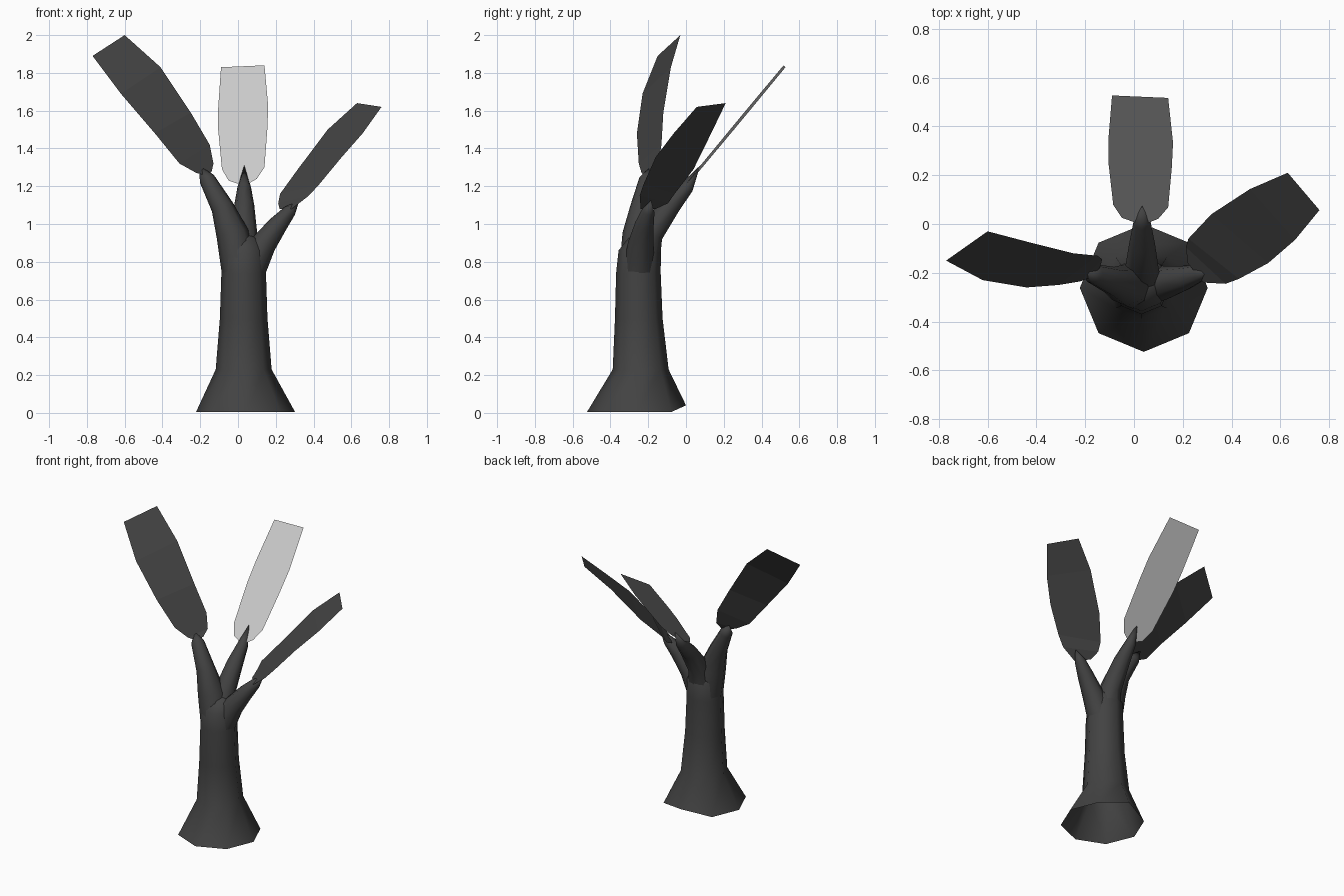
import bpy, bmesh, math
from mathutils import Vector

if "Cube" in bpy.data.objects:
    bpy.data.objects.remove(bpy.data.objects["Cube"])


def make_material(name, v):
    m = bpy.data.materials.new(name)
    m.diffuse_color = (v, v, v, 1)
    m.use_nodes = True
    m.node_tree.nodes["Principled BSDF"].inputs["Base Color"].default_value = m.diffuse_color
    return m


DARK = make_material("charcoal", 0.055)
LIGHT = make_material("light grey", 0.6)


def finish(bm, name, mat, smooth):
    bmesh.ops.recalc_face_normals(bm, faces=bm.faces)
    for f in bm.faces:
        f.smooth = smooth
    me = bpy.data.meshes.new(name)
    bm.to_mesh(me)
    bm.free()
    ob = bpy.data.objects.new(name, me)
    me.materials.append(mat)
    bpy.context.collection.objects.link(ob)
    return ob


def tube(name, stations, sides=8, level=False, base_lift=0.0):
    """Loft rings (x, y, z, radius); a zero radius closes to a point, the start stays open."""
    bm = bmesh.new()
    pts = [Vector(s[:3]) for s in stations]
    rings = []
    for i, s in enumerate(stations):
        if s[3] == 0:
            rings.append([bm.verts.new(pts[i])])
            continue
        d = pts[min(i + 1, len(pts) - 1)] - pts[max(i - 1, 0)]
        rot = Vector((0, 0, 1)).rotation_difference(d)
        ring = []
        for k in range(sides):
            a = math.tau * k / sides
            off = Vector((math.cos(a), math.sin(a), 0)) * s[3]
            if not level:
                off.rotate(rot)
            v = bm.verts.new(pts[i] + off)
            if i == 0 and k == sides // 4:
                v.co.z += base_lift
            ring.append(v)
        rings.append(ring)
    for a, b in zip(rings, rings[1:]):
        for k in range(sides):
            n = (k + 1) % sides
            if len(b) == 1:
                bm.faces.new((a[k], a[n], b[0]))
            else:
                bm.faces.new((a[k], a[n], b[n], b[k]))
    return finish(bm, name, DARK, True)


def leaf(name, rows, mat):
    """Thin blade from rows of (left point, right point), stem to tip."""
    bm = bmesh.new()
    vs = [[bm.verts.new(p) for p in r] for r in rows]
    for a, b in zip(vs, vs[1:]):
        bm.faces.new((a[0], a[1], b[1], b[0]))
    return finish(bm, name, mat, False)


# Trunk with a flared, open foot
tube("trunk", [
    (0.04, -0.262, 0.005, 0.262), (0.03, -0.24, 0.23, 0.148),
    (0.03, -0.25, 0.50, 0.126), (0.03, -0.252, 0.74, 0.118),
    (0.03, -0.245, 0.86, 0.112), (0.04, -0.235, 0.925, 0.07),
    (0.04, -0.23, 0.95, 0)], level=True, base_lift=0.035)

# Three branches growing from the trunk
tube("left_branch", [
    (0.01, -0.255, 0.76, 0.098), (-0.03, -0.25, 0.95, 0.086),
    (-0.083, -0.235, 1.09, 0.060), (-0.165, -0.205, 1.24, 0.042),
    (-0.205, -0.18, 1.31, 0)])
tube("back_branch", [
    (0.03, -0.235, 0.78, 0.095), (0.032, -0.19, 0.95, 0.070),
    (0.033, -0.08, 1.10, 0.053), (0.033, 0.005, 1.195, 0.036),
    (0.033, 0.075, 1.31, 0)])
tube("right_branch", [
    (0.06, -0.25, 0.75, 0.085), (0.135, -0.24, 0.895, 0.068),
    (0.215, -0.22, 1.00, 0.050), (0.275, -0.20, 1.07, 0.034),
    (0.325, -0.185, 1.125, 0)])

# Leaf blades
leaf("left_leaf", [
    ((-0.18, -0.22, 1.26), (-0.14, -0.18, 1.275)),
    ((-0.22, -0.235, 1.27), (-0.13, -0.145, 1.32)),
    ((-0.31, -0.25, 1.32), (-0.15, -0.13, 1.42)),
    ((-0.44, -0.26, 1.48), (-0.25, -0.12, 1.59)),
    ((-0.62, -0.23, 1.69), (-0.41, -0.08, 1.83)),
    ((-0.77, -0.15, 1.89), (-0.60, -0.03, 2.00))], DARK)
leaf("right_leaf", [
    ((0.22, -0.16, 1.08), (0.285, -0.24, 1.08)),
    ((0.213, -0.095, 1.11), (0.375, -0.245, 1.15)),
    ((0.223, -0.06, 1.16), (0.43, -0.225, 1.21)),
    ((0.317, 0.04, 1.29), (0.55, -0.16, 1.355)),
    ((0.475, 0.143, 1.50), (0.66, -0.065, 1.48)),
    ((0.63, 0.21, 1.64), (0.76, 0.057, 1.62))], DARK)

# The back leaf lies in one leaning plane: (left x, left z, right x, right z)
def lean(x, z):
    return (x, 0.005 + 0.83 * (z - 1.21) - 0.08 * x, z)


leaf("back_leaf", [
    (lean(a, b), lean(c, d)) for a, b, c, d in (
        (0.01, 1.21, 0.05, 1.21), (-0.05, 1.23, 0.10, 1.24),
        (-0.085, 1.29, 0.14, 1.30), (-0.105, 1.50, 0.155, 1.50),
        (-0.105, 1.61, 0.16, 1.62), (-0.09, 1.83, 0.14, 1.84))], LIGHT)
